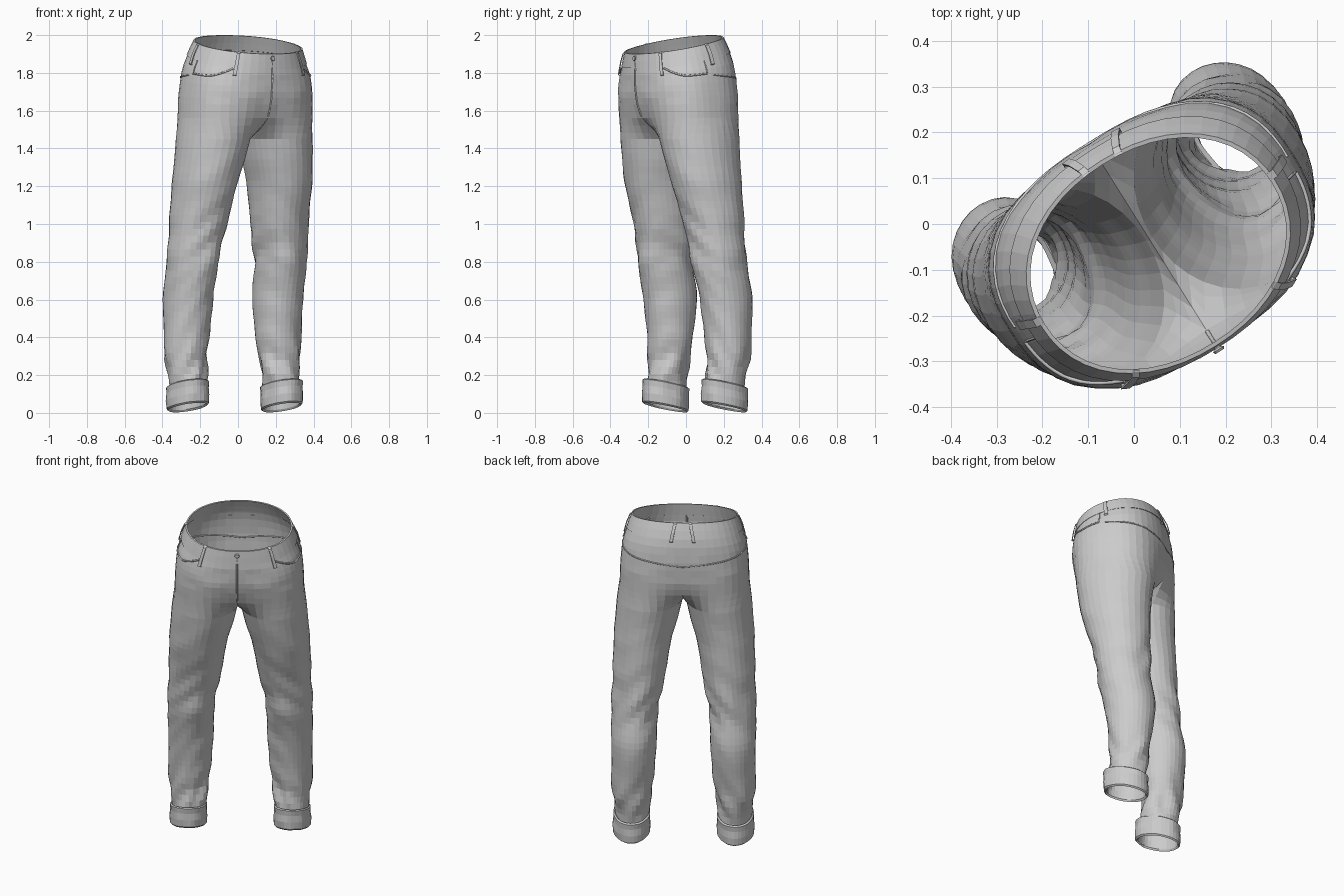
import bpy, bmesh, math
from mathutils import Vector, noise

if "Cube" in bpy.data.objects:
    bpy.data.objects.remove(bpy.data.objects["Cube"])

TURN = math.radians(32.1)      # the trousers stand turned about z
M, K = 25, 7                   # points on the outer half / inner thigh

# z, half width, half depth, centre y, tilt, centre pinch, squareness
TORSO = [(1.56, .366, .262, -.052, 0, .13, 2.5), (1.63, .364, .262, -.056, .01, .04, 2.55),
         (1.7, .36, .262, -.06, .04, .01, 2.55), (1.8, .348, .262, -.064, .12, 0, 2.4),
         (1.87, .325, .253, -.07, .18, 0, 2.25), (1.95, .298, .235, -.083, .21, 0, 2.12)]
# z, centre x, centre y, half width, half depth
LEG = [(.06, .293, .05, .086, .112), (.2, .292, .06, .1, .108),
       (.3, .29, .073, .113, .113), (.6, .28, .068, .13, .145),
       (.8, .275, .034, .132, .154), (1.0, .253, .01, .151, .163),
       (1.2, .235, -.02, .163, .193), (1.34, .212, -.038, .179, .208),
       (1.45, .194, -.045, .187, .222)]


def sample(table, z):
    """Smooth interpolation of a profile table at height z."""
    z = min(max(z, table[0][0]), table[-1][0])
    i = max(j for j in range(len(table) - 1) if table[j][0] <= z)
    p, q = table[i], table[i + 1]
    o, r = table[max(i - 1, 0)], table[min(i + 2, len(table) - 1)]
    h = q[0] - p[0]
    t = (z - p[0]) / h
    out = []
    for c in range(1, len(p)):
        m0 = (q[c] - o[c]) / (q[0] - o[0]) * h
        m1 = (r[c] - p[c]) / (r[0] - p[0]) * h
        out.append((2*t**3 - 3*t**2 + 1) * p[c] + (t**3 - 2*t**2 + t) * m0
                   + (3*t**2 - 2*t**3) * q[c] + (t**3 - t**2) * m1)
    return out


def torso(deg, z, off=0.0):
    """Point on the hips: -90 is front centre, 0 the side, 90 back centre."""
    a, b, cy, tilt, pinch, n = sample(TORSO, z)
    s, c = math.sin(math.radians(deg)), math.cos(math.radians(deg))
    k = (abs(s) ** n + abs(c) ** n) ** (-1 / n)      # superellipse radius
    y = (b + off) * s * k * (1 - pinch * abs(s) ** 10)
    x = 0.0 if abs(deg) == 90 else (a + off) * c * k
    return Vector((x, cy + y, z + tilt * y))


def gauss(z, mid, width):
    return math.exp(-((z - mid) / width) ** 2)


def leg_ring(z):
    cx, cy, a, b = sample(LEG, z)
    amp = .005 + .015 * gauss(z, .24, .12) + .011 * gauss(z, .86, .16)
    amp *= min(1, (1.5 - z) * 4)
    degs = [-140 + 280 * i / (M - 1) for i in range(M)] + [150 + 10 * i for i in range(K)]
    ring = []
    for d in degs:
        s, c = math.sin(math.radians(d)), math.cos(math.radians(d))
        w = amp * noise.noise(Vector((c * 1.2, s * 1.2, z * 9 + 1.2 * c + .5 * s)))
        ring.append(Vector((cx + (a + w) * c, cy + (b + w) * s, z)))
    return ring


def place(ob, mirror=False):
    bpy.context.collection.objects.link(ob)
    ob.rotation_euler.z = TURN
    ob.location = (.009, .006, 0)
    if mirror:
        mod = ob.modifiers.new("Mirror", 'MIRROR')
        mod.merge_threshold = .0005
    return ob


def add_rings(bm, rings, closed):
    rows = [[bm.verts.new(p) for p in r] for r in rings]
    n = len(rows[0])
    for lo, hi in zip(rows, rows[1:]):
        for i in range(n if closed else n - 1):
            j = (i + 1) % n
            bm.faces.new((lo[i], lo[j], hi[j], hi[i]))


def finish(name, bm, mirror=True, recalc=False):
    bmesh.ops.remove_doubles(bm, verts=bm.verts, dist=.0003)
    if recalc:
        bmesh.ops.recalc_face_normals(bm, faces=bm.faces)
    me = bpy.data.meshes.new(name)
    bm.to_mesh(me)
    bm.free()
    return place(bpy.data.objects.new(name, me), mirror)


def tube(name, pts, r=.004, sides=((1, "left"), (-1, "right"))):
    """Raised seam, on both sides unless told otherwise."""
    for side, label in sides:
        cu = bpy.data.curves.new(name, 'CURVE')
        cu.dimensions = '3D'
        cu.bevel_depth, cu.bevel_resolution = r, 1
        sp = cu.splines.new('POLY')
        sp.points.add(len(pts) - 1)
        for p, v in zip(sp.points, pts):
            p.co = (v.x * side, v.y, v.z, 1)
        place(bpy.data.objects.new(label + "_" + name, cu))


# Seat and legs: half torso lofted into one leg, mirrored
degs = [-90 + 180 * i / (M - 1) for i in range(M)]
bm = bmesh.new()
hips = [[torso(d, 1.56 + .38 * r / 10) for d in degs] for r in range(11)]
for r, row in enumerate(hips):
    for i, p in enumerate(row):
        if 0 < r < 7 and 0 < i < M - 1:
            p.y += .006 * noise.noise(Vector((p.x * 7, p.y * 4, p.z * 14)))
add_rings(bm, hips, False)
front, back = hips[0][0], hips[0][-1]
crotch = []
for i in range(K):
    t = (i + 1) / (K + 1)
    p = back.lerp(front, t)
    crotch.append(Vector((0, p.y, p.z - .09 * math.sin(math.pi * t) ** .7)))
top = hips[0] + crotch
leg_top = leg_ring(1.45)
rings = [top] + [[p.lerp(q, t) for p, q in zip(top, leg_top)] for t in (.35, .7)]
rings += [leg_ring(1.45 - 1.39 * r / 38) for r in range(39)]
add_rings(bm, rings[::-1], True)
finish("seat_and_legs", bm)

# Turned-up cuffs, folded over the hem and dipping at the heel
bm = bmesh.new()
rings = []
for off, z in ((-.012, .11), (-.013, .01), (-.006, 0), (.002, .008), (.004, .05),
               (.001, .09), (.004, .122), (-.004, .128), (-.014, .118)):
    ring = []
    for i in range(32):
        a = math.tau * i / 32
        w = .005 * noise.noise(Vector((math.cos(a) * 2, math.sin(a) * 2, z * 12)))
        y = (.127 + off + w) * math.sin(a)
        ring.append(Vector((.294 + (.102 + off + w) * math.cos(a), .05 + y, z + .028 - .21 * y)))
    rings.append(ring)
add_rings(bm, rings, True)
finish("cuffs", bm)

# Waistband with thickness
bm = bmesh.new()
add_rings(bm, [[torso(d, z, off) for d in degs] for off, z in
               ((-.004, 1.875), (.004, 1.872), (.004, 1.91), (.003, 1.95),
                (-.006, 1.95), (-.005, 1.91), (-.004, 1.875))], False)
finish("waistband", bm)

# Belt loops: bowed strips at the front, sides and back
bm = bmesh.new()
for d0, d1, half, low in ((-54, -54, 1.6, 1.815), (3, 3, 2.2, 1.84), (79, 82, 1.6, 1.85)):
    path = [(low, .002), (low + .006, .011), (1.9, .015), (1.945, .011), (1.952, 0)]
    strips = []
    for z, off in path:
        d = d0 + (d1 - d0) * (z - low) / (1.952 - low)
        strips.append([torso(d - half, z, off), torso(d + half, z, off),
                       torso(d + half, z, off - .005), torso(d - half, z, off - .005)])
    add_rings(bm, strips, True)
finish("belt_loops", bm, recalc=True)

# Button
bm = bmesh.new()
rings = []
for r, y in ((.001, -.016), (.011, -.016), (.014, -.011), (.007, -.007), (.007, .004)):
    c = torso(-90, 1.925)
    rings.append([c + Vector((r * math.cos(math.tau * i / 12), y, r * math.sin(math.tau * i / 12)))
                  for i in range(12)])
add_rings(bm, rings, True)
finish("button", bm, False, True)

# Seams: fly, curved front pockets, back yoke and outer pocket edge
tube("fly_seam", [torso(-90, 1.57 + .37 * i / 12, .001) for i in range(13)], .005, ((1, "centre"),))
pocket = [torso(-52 + 46 * t, 1.862 - .062 * math.sin(math.pi / 2 * min(1, t * 1.8)), .001)
          for t in [i / 12 for i in range(13)]]
tube("pocket_seam", pocket, .005)
tube("side_pocket_edge", [torso(-6, 1.8 + .07 * i / 4, .001) for i in range(5)], .003)
tube("yoke_seam", [torso(2 + 88 * i / 16, 1.79 - .06 * (i / 16) ** .8, 0)
                   for i in range(17)], .004)
